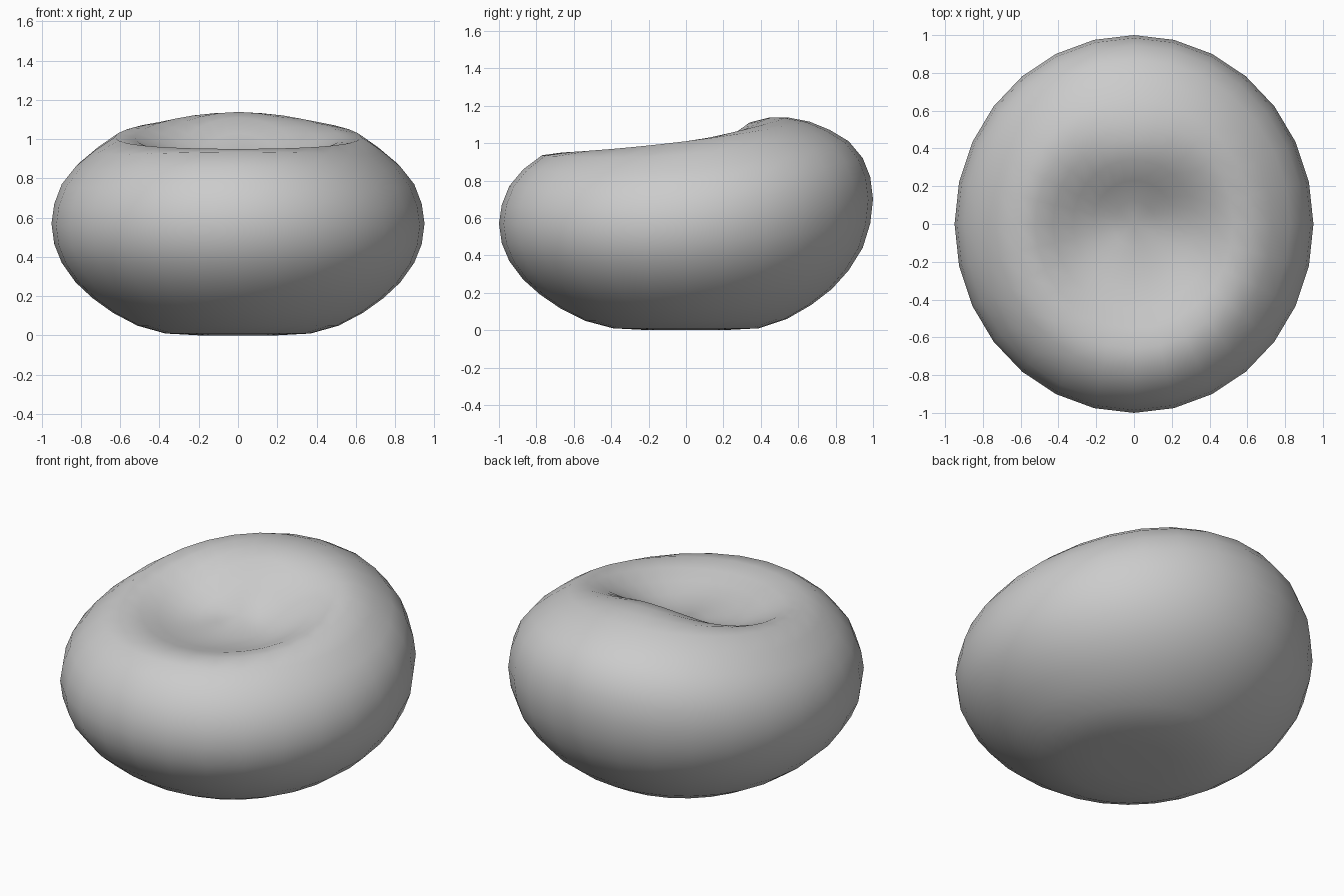
import bpy, bmesh, math

SEGS = 28
# ring profile, bottom to top: radius, height at front, side, back
RINGS = [
    (0.20, 0.00, 0.00, 0.00), (0.39, 0.01, 0.01, 0.01),
    (0.54, 0.05, 0.05, 0.06), (0.67, 0.115, 0.115, 0.135),
    (0.78, 0.19, 0.19, 0.22), (0.87, 0.27, 0.27, 0.32),
    (0.945, 0.37, 0.37, 0.44), (0.985, 0.465, 0.465, 0.57),
    (1.00, 0.57, 0.57, 0.70), (0.985, 0.67, 0.67, 0.82),
    (0.945, 0.77, 0.77, 0.92), (0.87, 0.86, 0.86, 1.01),
    (0.77, 0.935, 0.94, 1.07), (0.66, 0.95, 1.01, 1.115),
    (0.55, 0.93, 1.005, 1.136), (0.45, 0.905, 0.965, 1.138),
    (0.34, 0.887, 0.925, 1.11), (0.23, 0.88, 0.90, 1.03),
    (0.12, 0.885, 0.897, 0.955),
]

bm = bmesh.new()

# sack body with the higher back and sunken seat
loops = []
for r, front, side, back in RINGS:
    loop = []
    for i in range(SEGS):
        a = 2 * math.pi * i / SEGS
        w = math.sin(a)
        z = side + (back - front) / 2 * w + ((back + front) / 2 - side) * w * w
        loop.append(bm.verts.new((0.95 * r * math.cos(a), r * w, z)))
    loops.append(loop)
for lo, hi in zip(loops, loops[1:]):
    for i in range(SEGS):
        j = (i + 1) % SEGS
        bm.faces.new((lo[i], lo[j], hi[j], hi[i]))

# close the base and the middle of the seat
bm.faces.new(loops[0][::-1])
centre = bm.verts.new((0, 0, 0.905))
for i in range(SEGS):
    bm.faces.new((loops[-1][i], loops[-1][(i + 1) % SEGS], centre))

for f in bm.faces:
    f.smooth = True
mesh = bpy.data.meshes.new("bean_bag_seat")
bm.to_mesh(mesh)
bm.free()
bpy.context.collection.objects.link(bpy.data.objects.new("bean_bag_seat", mesh))
